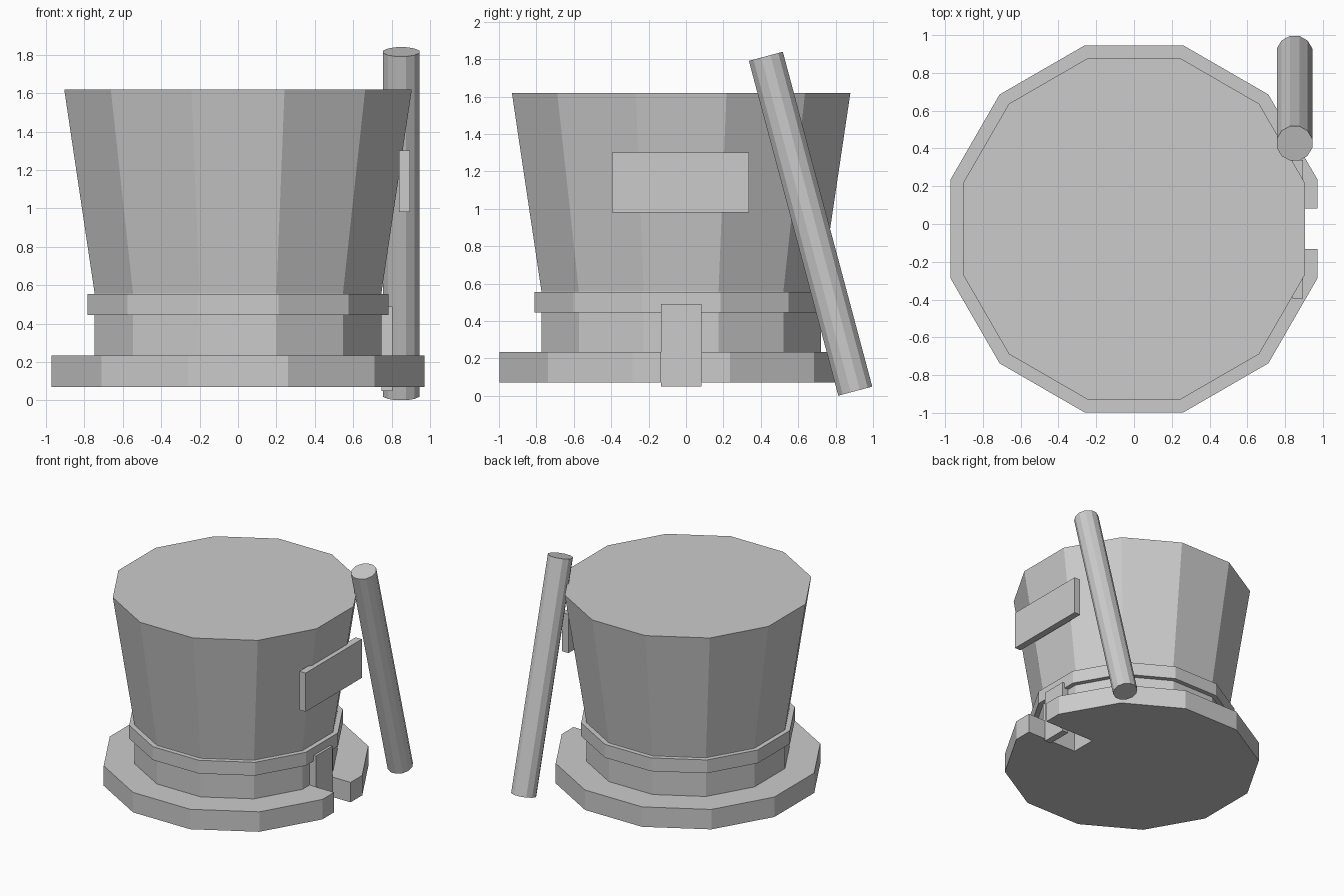
import bpy, bmesh
from math import pi, cos, sin
from mathutils import Vector

if "Cube" in bpy.data.objects:
    bpy.data.objects.remove(bpy.data.objects["Cube"])

CY = -0.026   # centre of the round parts in y
SIDES = 12


def make_object(name, bm):
    bmesh.ops.recalc_face_normals(bm, faces=bm.faces)
    me = bpy.data.meshes.new(name)
    bm.to_mesh(me)
    bm.free()
    ob = bpy.data.objects.new(name, me)
    bpy.context.collection.objects.link(ob)
    return ob


def lathe(name, profile, sides=SIDES):
    """Capped 12-sided solid from (apothem, z) pairs, flats facing the axes."""
    bm = bmesh.new()
    rings = []
    for a, z in profile:
        r = a / cos(pi / sides)
        rings.append([bm.verts.new((r * cos((i + 0.5) * 2 * pi / sides),
                                    r * sin((i + 0.5) * 2 * pi / sides), z))
                      for i in range(sides)])
    for lo, hi in zip(rings, rings[1:]):
        for i in range(sides):
            j = (i + 1) % sides
            bm.faces.new((lo[i], lo[j], hi[j], hi[i]))
    bm.faces.new(rings[0][::-1])
    bm.faces.new(rings[-1])
    ob = make_object(name, bm)
    ob.location = (0, CY, 0)
    return ob


def box(name, lo, hi):
    lo, hi = Vector(lo), Vector(hi)
    bm = bmesh.new()
    bmesh.ops.create_cube(bm, size=1)
    for v in bm.verts:
        v.co = (lo + hi) / 2 + v.co * (hi - lo)
    return make_object(name, bm)


# Tapered drum with straight neck
lathe("drum_body", [(0.747, 0.235), (0.747, 0.56), (0.905, 1.62)])

# Band around the neck
lathe("neck_band", [(0.785, 0.445), (0.785, 0.555)])

# Wide base with a slot on the right side
base = lathe("base_rim", [(0.972, 0.07), (0.972, 0.235)])
cutter = box("slot_cutter", (0.50, -0.133, -0.1), (1.2, 0.082, 0.4))
cutter.hide_render = True
cutter.hide_viewport = True
cutter.display_type = 'WIRE'
mod = base.modifiers.new("slot", 'BOOLEAN')
mod.operation = 'DIFFERENCE'
mod.solver = 'EXACT'
mod.object = cutter

# Upright tab in the slot, and the plate above it
box("slot_tab", (0.747, -0.133, 0.05), (0.805, 0.082, 0.49))
box("side_plate", (0.838, -0.395, 0.98), (0.895, 0.338, 1.30))

# Leaning rod at the right
bottom, top = Vector((0.85, 0.905, 0.025)), Vector((0.85, 0.427, 1.815))
rod = lathe("leaning_rod", [(0.094, 0), (0.094, (top - bottom).length)])
rod.location = bottom
rod.rotation_euler = Vector((0, 0, 1)).rotation_difference(top - bottom).to_euler()
